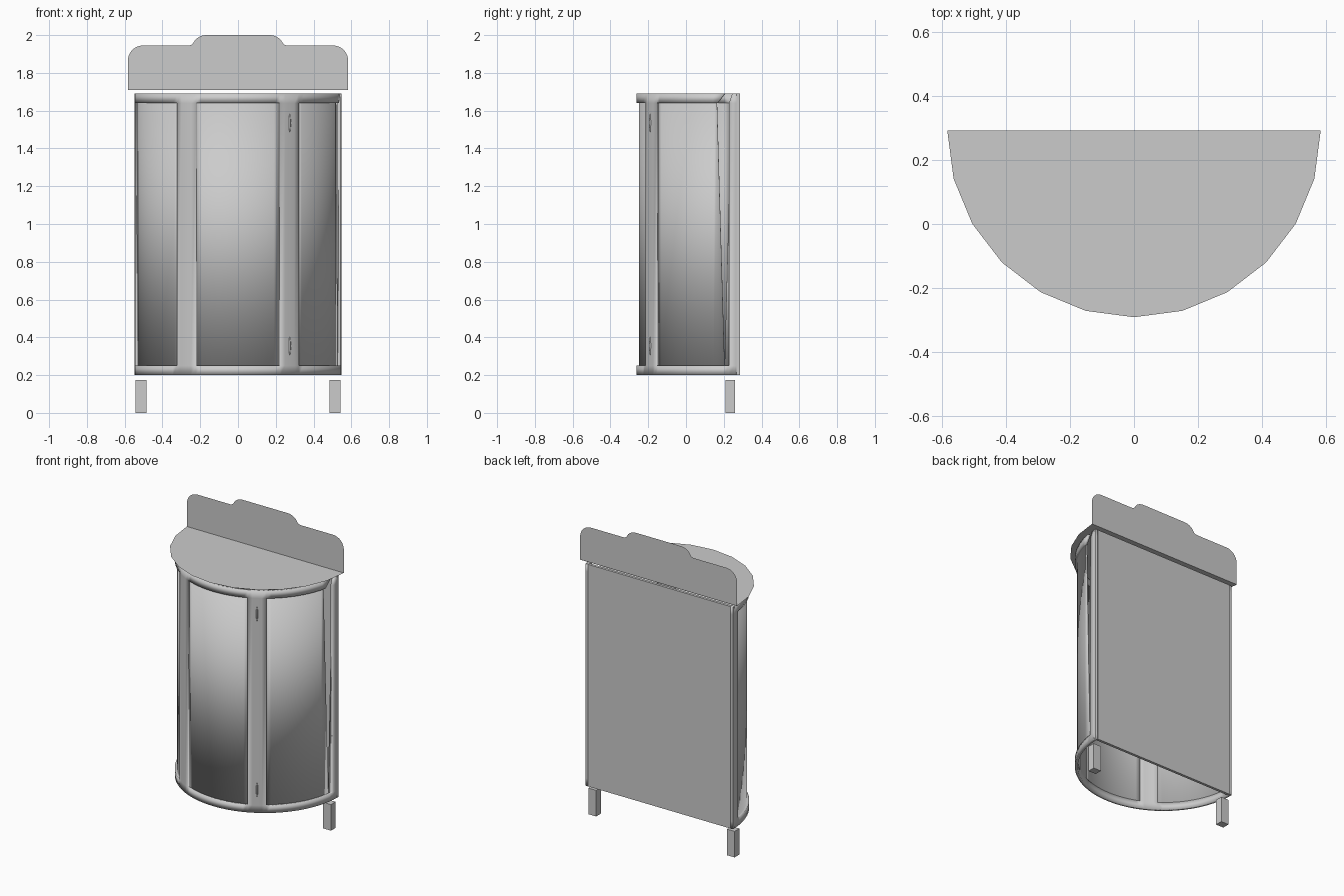
import bpy, bmesh, math

if "Cube" in bpy.data.objects:
    bpy.data.objects.remove(bpy.data.objects["Cube"], do_unlink=True)

GREY = (0.6, 0.6, 0.6, 1)
mat = bpy.data.materials.new("plain grey")
mat.use_nodes = True
mat.diffuse_color = GREY
mat.node_tree.nodes["Principled BSDF"].inputs["Base Color"].default_value = GREY

BACK = 0.285            # y of the flat back and centre of the half round
R = 0.548               # outer radius of the frame
Z0, Z1, Z2, Z3 = 0.20, 0.25, 1.64, 1.69


def finish(name, bm, smooth=False):
    me = bpy.data.meshes.new(name)
    bm.to_mesh(me)
    bm.free()
    ob = bpy.data.objects.new(name, me)
    bpy.context.collection.objects.link(ob)
    me.materials.append(mat)
    if smooth:
        bpy.ops.object.select_all(action='DESELECT')
        ob.select_set(True)
        bpy.context.view_layer.objects.active = ob
        bpy.ops.object.shade_smooth_by_angle(angle=math.radians(30))
    return ob


def shell(name, r, thick, angles, levels, keep=lambda a, z: True, moved=None):
    """Curved wall on a grid of angles (from the front) and heights."""
    moved = moved or {}
    bm = bmesh.new()
    grid = {}
    for i, a in enumerate(angles):
        for j, z in enumerate(levels):
            t = math.radians(moved.get((a, z), a))
            grid[i, j] = bm.verts.new((r * math.sin(t), BACK - r * math.cos(t), z))
    for i in range(len(angles) - 1):
        for j in range(len(levels) - 1):
            if keep((angles[i] + angles[i + 1]) / 2, (levels[j] + levels[j + 1]) / 2):
                bm.faces.new((grid[i, j], grid[i + 1, j], grid[i + 1, j + 1], grid[i, j + 1]))
    loose = [v for v in bm.verts if not v.link_faces]
    bmesh.ops.delete(bm, geom=loose, context='VERTS')
    ob = finish(name, bm, True)
    mod = ob.modifiers.new("thickness", 'SOLIDIFY')
    mod.thickness = thick
    mod.offset = -1
    return ob


def box(name, x0, x1, y0, y1, z0, z1):
    bm = bmesh.new()
    bmesh.ops.create_cube(bm, size=1)
    for v in bm.verts:
        v.co = ((x0 + x1) / 2 + v.co.x * (x1 - x0),
                (y0 + y1) / 2 + v.co.y * (y1 - y0),
                (z0 + z1) / 2 + v.co.z * (z1 - z0))
    return finish(name, bm)


def sheet(name, points):
    bm = bmesh.new()
    bm.faces.new([bm.verts.new(p) for p in points])
    return finish(name, bm)


# Frame: two rails and four stiles, with a slanted break at the end of the top rail
def frame_cell(a, z):
    if Z1 < z < Z2:
        return 24 < abs(a) < 36 or abs(a) > 84
    return not (z > Z2 and 78 < a < 84)


shell("frame", R, 0.018, list(range(-90, 91, 3)), [Z0, Z1, Z2, Z3], frame_cell,
      {(78, Z2): 77.4, (78, Z3): 81.6, (84, Z3): 85.8})

# Recessed panels, the one on the +x side stopping short along a slant
shell("front_panel", 0.534, 0.004, list(range(-24, 25, 3)), [Z1, Z2])
shell("right_side_panel", 0.534, 0.004, list(range(-84, -35, 3)), [Z1, Z2])
shell("left_side_panel", 0.534, 0.004, list(range(36, 79, 3)), [Z1, Z2],
      moved={(78, Z1): 81.3, (78, Z2): 76.9})
shell("left_panel_wedge", 0.534, 0.004, [81.3, 84], [Z1, 1.18],
      moved={(81.3, 1.18): 83.9})

# Flat back
box("back_panel", -R, R, BACK - 0.018, BACK, Z0, Z3)

# Hinges on the left door stile
for label, z in (("lower", 0.355), ("upper", 1.535)):
    bm = bmesh.new()
    bmesh.ops.create_uvsphere(bm, u_segments=12, v_segments=10, radius=1)
    t = math.radians(30)
    for v in bm.verts:
        v.co = (R * math.sin(t) + v.co.x * 0.006,
                BACK - R * math.cos(t) + v.co.y * 0.006,
                z + v.co.z * 0.048)
    finish(label + "_hinge", bm, True)

# Two rear legs
for label, s in (("left", 1), ("right", -1)):
    xs = sorted((s * 0.485, s * 0.543))
    box(label + "_leg", xs[0], xs[1], 0.21, 0.26, 0, 0.175)

# Half-round top in twelve straight segments
TOP_Y, TOP_R = 0.292, 0.583
sheet("table_top", [(TOP_R * math.sin(math.radians(a)),
                     TOP_Y - TOP_R * math.cos(math.radians(a)), 1.71)
                    for a in range(-90, 91, 15)])


# Splashback with rounded shoulders and a raised centre
def arc(cx, cz, rx, rz, a0, a1, n=8):
    return [(cx + rx * math.cos(math.radians(a0 + (a1 - a0) * i / n)),
             cz + rz * math.sin(math.radians(a0 + (a1 - a0) * i / n)))
            for i in range(n + 1)]


half = [(TOP_R, 1.71)]
half += arc(0.503, 1.865, 0.08, 0.08, 0, 90)
half += arc(0.265, 1.965, 0.03, 0.02, 270, 200, 5)
half += arc(0.165, 1.94, 0.075, 0.06, 25, 90)
outline = half + [(-x, z) for x, z in reversed(half)]
sheet("splashback", [(x, TOP_Y - 0.002, z) for x, z in outline])
